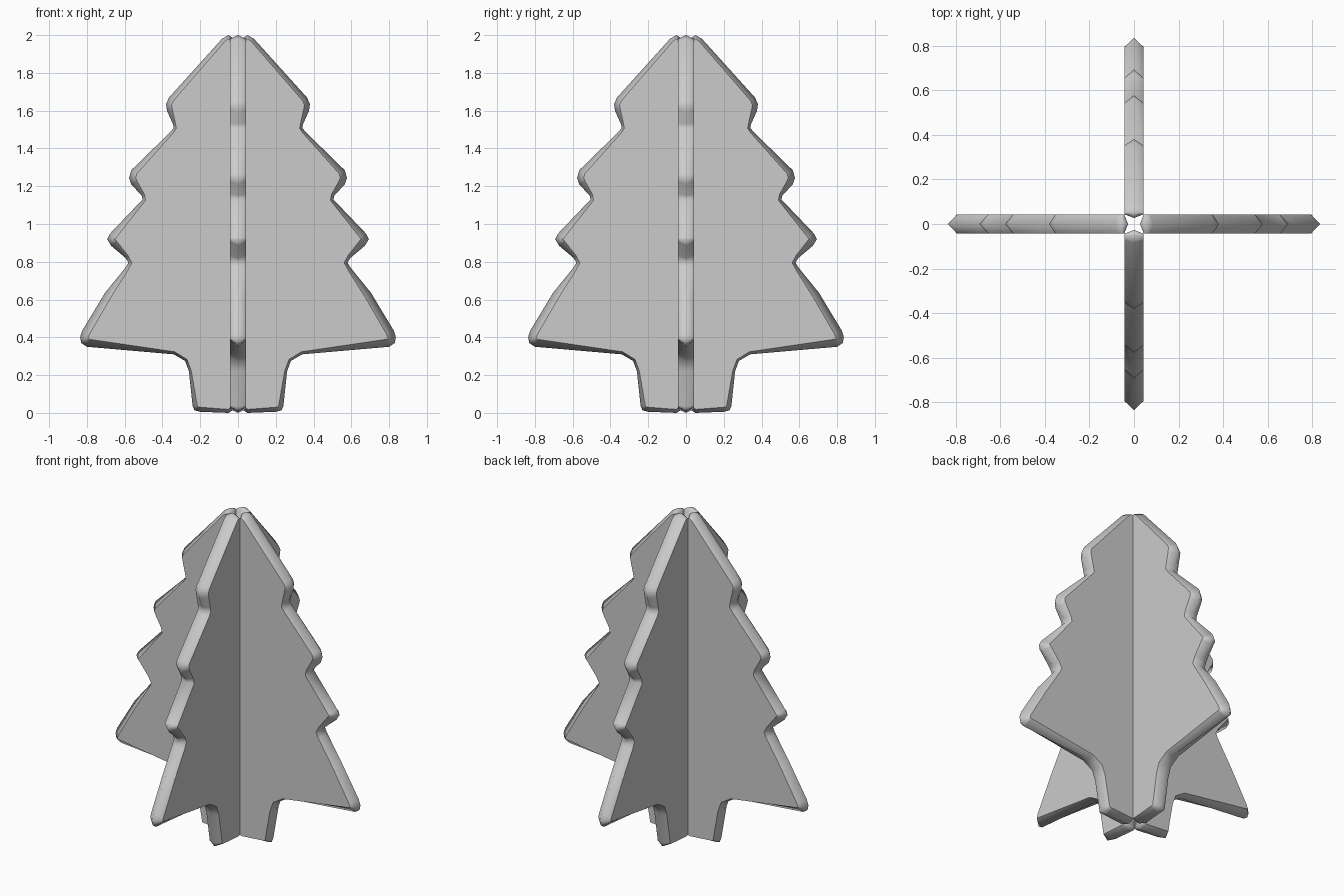
import bpy, bmesh, math
from mathutils import Vector

cube = bpy.data.objects.get("Cube")
if cube:
    bpy.data.objects.remove(cube, do_unlink=True)

HALF_THICKNESS = 0.043

# Ridge outline of one half-tree fin (distance from trunk axis, height), clockwise from the top
OUTLINE = [Vector(p) for p in (
    (0.027, 1.985), (0.05, 2.0), (0.085, 1.98),                    # tip
    (0.365, 1.67), (0.381, 1.635), (0.376, 1.6),                   # first branch
    (0.345, 1.53), (0.34, 1.51), (0.355, 1.49),
    (0.565, 1.285), (0.577, 1.245), (0.565, 1.21),                 # second branch
    (0.51, 1.15), (0.505, 1.13),
    (0.677, 0.95), (0.693, 0.92), (0.672, 0.885),                  # third branch
    (0.595, 0.82), (0.58, 0.795), (0.595, 0.77),
    (0.705, 0.635), (0.825, 0.435), (0.836, 0.4), (0.83, 0.37), (0.8, 0.35),  # lowest branch
    (0.34, 0.31), (0.28, 0.275), (0.26, 0.22),                     # trunk
    (0.24, 0.035), (0.23, 0.013), (0.2, 0.006), (0.05, 0.0), (0.027, 0.014),
)]


def inset_outline(points):
    """Outline of the flat side, pulled in from the ridge; narrower in hollows."""
    result = []
    for i, p in enumerate(points):
        before = (p - points[i - 1]).normalized()
        after = (points[(i + 1) % len(points)] - p).normalized()
        along = (before + after).normalized()
        inward = Vector((along.y, -along.x))
        hollow = before.x * after.y - before.y * after.x > 0.05
        width = (0.018 + 0.03 * p.x) * (0.5 if hollow else 1)
        q = p + inward * width
        result.append(Vector((max(q.x, HALF_THICKNESS), q.y)))
    return result


def build_fin_mesh():
    bm = bmesh.new()
    flat = inset_outline(OUTLINE)
    ridge = [bm.verts.new((p.x, 0, p.y)) for p in OUTLINE]
    sides = []
    for side in (-1, 1):
        rim = [bm.verts.new((p.x, side * HALF_THICKNESS, p.y)) for p in flat]
        sides.append(bm.faces.new(rim))
        # Sloping band between the flat side and the ridge
        for i in range(len(rim)):
            j = (i + 1) % len(rim)
            bm.faces.new((rim[i], rim[j], ridge[j], ridge[i])).smooth = True
    for face in sides:
        for edge in face.edges:
            edge.smooth = False
    bmesh.ops.recalc_face_normals(bm, faces=bm.faces)
    bmesh.ops.triangulate(bm, faces=sides)
    mesh = bpy.data.meshes.new("tree_fin")
    bm.to_mesh(mesh)
    bm.free()
    return mesh


# Plain grey material
grey = bpy.data.materials.new("plain_grey")
grey.use_nodes = True
colour = (0.6, 0.6, 0.6, 1)
grey.diffuse_color = colour
grey.node_tree.nodes["Principled BSDF"].inputs["Base Color"].default_value = colour

# Four identical fins standing in a cross
fin_mesh = build_fin_mesh()
fin_mesh.materials.append(grey)
for turn, name in enumerate(("left_fin", "back_fin", "right_fin", "front_fin")):
    fin = bpy.data.objects.new(name, fin_mesh)
    fin.rotation_euler.z = turn * math.pi / 2
    bpy.context.collection.objects.link(fin)
